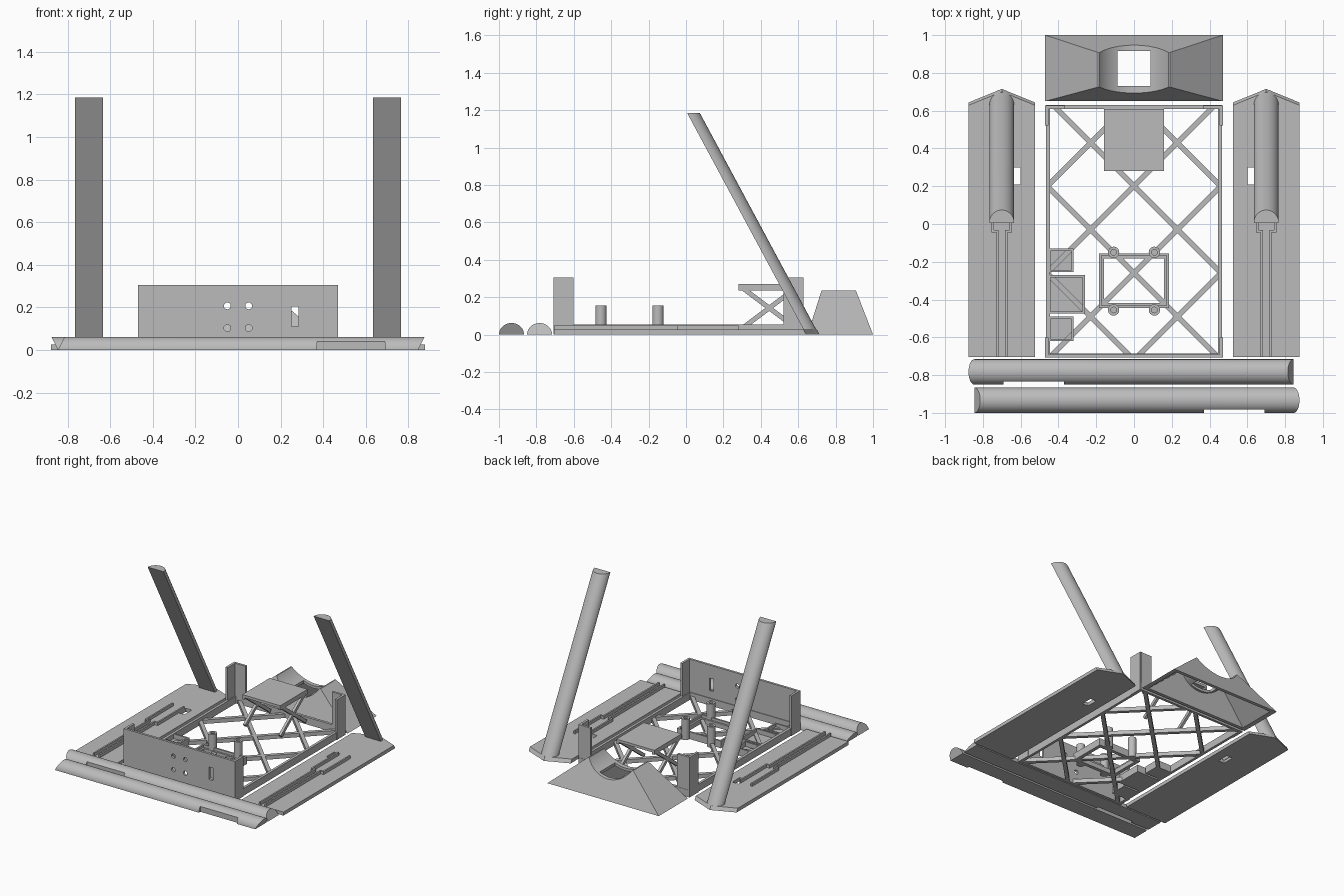
import bpy, bmesh, math
from mathutils import Vector

if "Cube" in bpy.data.objects:
    bpy.data.objects.remove(bpy.data.objects["Cube"], do_unlink=True)

grey = bpy.data.materials.new("light_grey")
grey.use_nodes = True
grey.diffuse_color = (0.5, 0.5, 0.5, 1)
grey.node_tree.nodes["Principled BSDF"].inputs["Base Color"].default_value = (0.5, 0.5, 0.5, 1)


def finish(name, bm):
    bmesh.ops.recalc_face_normals(bm, faces=bm.faces)
    mesh = bpy.data.meshes.new(name)
    bm.to_mesh(mesh)
    bm.free()
    mesh.materials.append(grey)
    ob = bpy.data.objects.new(name, mesh)
    bpy.context.collection.objects.link(ob)
    return ob


def prism(name, outline, sweep):
    """Sweep a planar outline along a vector."""
    bm = bmesh.new()
    face = bm.faces.new([bm.verts.new(p) for p in outline])
    ext = bmesh.ops.extrude_face_region(bm, geom=[face], use_keep_orig=True)
    verts = [g for g in ext["geom"] if isinstance(g, bmesh.types.BMVert)]
    bmesh.ops.translate(bm, verts=verts, vec=Vector(sweep))
    return finish(name, bm)


def box(name, x0, x1, y0, y1, z0, z1):
    return prism(name, [(x0, y0, z0), (x1, y0, z0), (x1, y1, z0), (x0, y1, z0)],
                 (0, 0, z1 - z0))


def bar(name, a, b, width, sweep):
    """Straight bar from a to b, swept by its thickness."""
    a, b, s = Vector(a), Vector(b), Vector(sweep)
    side = (b - a).cross(s).normalized() * width / 2
    return prism(name, [a + side, b + side, b - side, a - side], s)


def cylinder(name, centre, radius, depth, along_y=False, sides=48):
    pts = []
    for i in range(sides):
        t = math.tau * i / sides
        u, v = radius * math.cos(t), radius * math.sin(t)
        pts.append(Vector(centre) + Vector((u, 0, v) if along_y else (u, v, 0)))
    return prism(name, pts, (0, depth, 0) if along_y else (0, 0, depth))


def frustum(name, bottom, top):
    """Block between two rectangles, each (x half width, y0, y1, z)."""
    bm = bmesh.new()
    rings = [[bm.verts.new(p) for p in
              ((-x, y0, z), (x, y0, z), (x, y1, z), (-x, y1, z))]
             for x, y0, y1, z in (bottom, top)]
    for ring in rings:
        bm.faces.new(ring)
    for i in range(4):
        j = (i + 1) % 4
        bm.faces.new((rings[0][i], rings[0][j], rings[1][j], rings[1][i]))
    return finish(name, bm)


def cut(ob, cutter):
    mod = ob.modifiers.new("cut", "BOOLEAN")
    mod.operation, mod.solver, mod.object = "DIFFERENCE", "EXACT", cutter
    bpy.ops.object.select_all(action="DESELECT")
    bpy.context.view_layer.objects.active = ob
    ob.select_set(True)
    bpy.ops.object.modifier_apply(modifier=mod.name)
    bpy.data.objects.remove(cutter, do_unlink=True)


def smooth(ob):
    bpy.ops.object.select_all(action="DESELECT")
    bpy.context.view_layer.objects.active = ob
    ob.select_set(True)
    bpy.ops.object.shade_smooth_by_angle(angle=math.radians(30))


def wall_ring(name, x0, x1, y0, y1, z0, z1, t):
    box(name + "_left", x0, x0 + t, y0, y1, z0, z1)
    box(name + "_right", x1 - t, x1, y0, y1, z0, z1)
    box(name + "_front", x0 + t, x1 - t, y0, y0 + t, z0, z1)
    box(name + "_back", x0 + t, x1 - t, y1 - t, y1, z0, z1)


ARC = [(math.cos(math.pi * i / 24), math.sin(math.pi * i / 24)) for i in range(25)]

# Half-round rods lying in front, with slanted ends and a notch
for name, yc, lean in (("inner_rod", -0.783, -1), ("outer_rod", -0.933, 1)):
    rod = prism(name, [(-0.845 * lean + 0.5 * lean * 0.062 * s, yc + 0.067 * c, 0.062 * s)
                       for c, s in ARC], (1.69 * lean, 0, 0))
    a, b = sorted((0.37 * lean, 0.69 * lean))
    cut(rod, box("notch", a, b, yc - 0.1, yc - 0.05, -0.01, 0.045))
    smooth(rod)

# Side panels with leaning posts and raised channels
for side, label in ((1, "left"), (-1, "right")):
    xc = 0.7 * side
    half = 0.177
    bm_pts = [(xc - half, -0.705), (xc + half, -0.705), (xc + half, 0.643),
              (xc, 0.715), (xc - half, 0.643)]
    panel = prism(label + "_panel", [(x, y, 0) for x, y in bm_pts], (0, 0, 0.027))
    for v in panel.data.vertices:
        if v.co.y > 0 and v.co.z > 0.01:
            v.co.y -= 0.015
    a, b = sorted((0.6 * side, 0.65 * side))
    cut(panel, box("slot", a, b, 0.21, 0.30, -0.1, 0.1))
    post = prism(label + "_post", [(xc + 0.066 * c, 0.643 + 0.068 * s, 0) for c, s in ARC],
                 (0, -0.637, 1.185))
    smooth(post)
    for s in (-1, 1):
        for part, off, y0, y1 in (("front", 0.023, -0.705, -0.035),
                                  ("middle", 0.048, -0.045, 0.28)):
            x = xc + s * off
            box(label + "_channel_" + part, x - 0.006, x + 0.006, y0, y1, 0.02, 0.05)
        x = xc + s * 0.035
        box(label + "_channel_step", x - 0.018, x + 0.018, -0.045, -0.033, 0.02, 0.05)

# Base frame and diagonal lattice
wall_ring("frame", -0.465, 0.465, -0.705, 0.63, 0, 0.055, 0.02)
for k in (0.66, 0.2, -0.26, -0.72):
    for s in (1, -1):
        ends = sorted((s * (-0.695 - k), s * (0.62 - k)))
        x0, x1 = max(-0.455, ends[0]), min(0.455, ends[1])
        bar("lattice_bar", (x0, s * x0 + k, 0), (x1, s * x1 + k, 0), 0.028, (0, 0, 0.03))

# Front plate with holes, and its corner returns
plate = box("front_plate", -0.47, 0.47, -0.708, -0.69, 0, 0.305)
for x in (-0.05, 0.05):
    for z in (0.103, 0.207):
        cut(plate, cylinder("hole", (x, -0.8, z), 0.016, 0.2, True, 24))
cut(plate, box("plate_slot", 0.25, 0.283, -0.8, -0.6, 0.11, 0.205))
for s in (-1, 1):
    a, b = sorted((s * 0.47, s * 0.452))
    box("front_corner", a, b, -0.70, -0.602, 0, 0.305)
    box("back_corner_side", a, b, 0.522, 0.627, 0, 0.305)
    a, b = sorted((s * 0.46, s * 0.365))
    box("back_corner_rear", a, b, 0.61, 0.628, 0, 0.305)

# Raised table with crossed braces
box("table_top", -0.16, 0.16, 0.28, 0.61, 0.25, 0.27)
for s in (-1, 1):
    x = s * 0.15 - 0.01
    for z0, z1 in ((0.03, 0.255), (0.255, 0.03)):
        bar("table_brace", (x, 0.295, z0), (x, 0.595, z1), 0.025, (0.02, 0, 0))
    box("table_rail", x, x + 0.02, 0.28, 0.61, 0.235, 0.25)

# Centre tray and hollow standoffs
wall_ring("tray_outer", -0.185, 0.185, -0.445, -0.155, 0, 0.055, 0.013)
wall_ring("tray_inner", -0.172, 0.172, -0.432, -0.168, 0, 0.035, 0.014)
for x in (-0.108, 0.108):
    for y in (-0.15, -0.455):
        peg = cylinder("standoff", (x, y, 0), 0.03, 0.157, sides=32)
        cut(peg, cylinder("bore", (x, y, 0.06), 0.015, 0.2, sides=24))
        smooth(peg)

# Component trays along the right edge
for x1, y0, y1 in ((-0.32, -0.255, -0.13), (-0.26, -0.475, -0.27), (-0.32, -0.62, -0.49)):
    box("component_floor", -0.455, x1, y0, y1, 0, 0.02)
    wall_ring("component_wall", -0.455, x1, y0, y1, 0.015, 0.055, 0.012)

# Hollow cradle behind, with a scooped top and square opening
cradle = frustum("cradle", (0.47, 0.65, 1.0, 0), (0.19, 0.725, 0.908, 0.237))
cut(cradle, cylinder("scoop", (0, 0.5, 0.352), 0.215, 0.7, True, 64))
core = frustum("core", (0.445, 0.672, 0.978, -0.01), (0.175, 0.745, 0.888, 0.217))
cut(core, cylinder("core_scoop", (0, 0.5, 0.352), 0.235, 0.7, True, 64))
cut(cradle, core)
cut(cradle, box("opening", -0.087, 0.087, 0.73, 0.915, -0.1, 0.5))
smooth(cradle)
